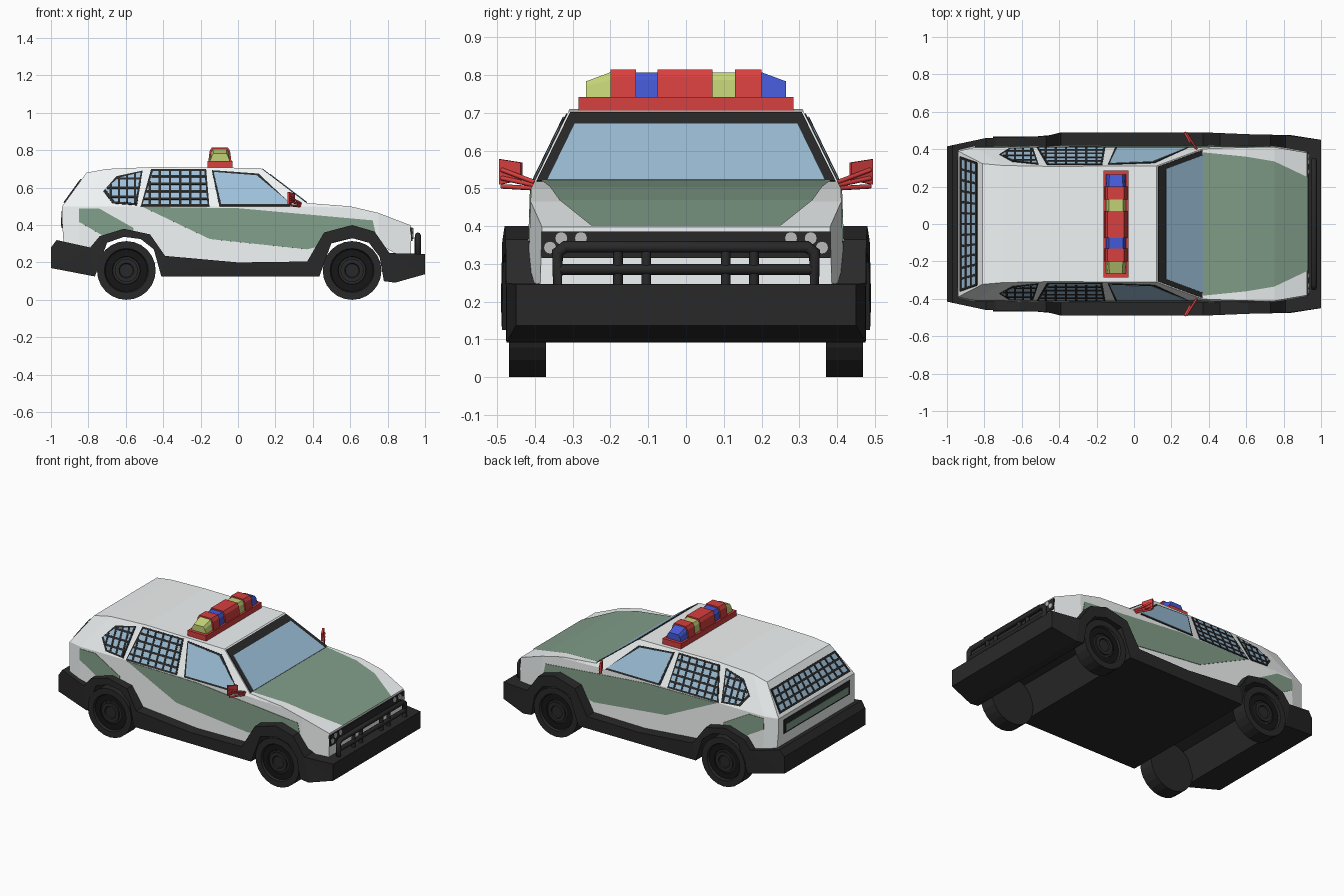
import bpy, bmesh, math
from mathutils import Vector

if "Cube" in bpy.data.objects:
    bpy.data.objects.remove(bpy.data.objects["Cube"])


def mat(name, r, g, b):
    m = bpy.data.materials.new(name)
    m.diffuse_color = (r, g, b, 1)
    m.use_nodes = True
    m.node_tree.nodes["Principled BSDF"].inputs["Base Color"].default_value = m.diffuse_color
    return m


WHITE = mat("white paint", .88, .91, .91)
GREEN = mat("green paint", .22, .34, .25)
BLACK = mat("black plastic", .022, .022, .022)
DARK = mat("tyre black", .008, .008, .008)
GLASS = mat("glass", .34, .53, .7)
RED = mat("red", .68, .05, .05)
BLUE = mat("blue", .06, .1, .67)
YELLOW = mat("yellow", .54, .64, .18)
GREY = mat("lamp grey", .5, .5, .5)


def finish(name, bm, m):
    bmesh.ops.recalc_face_normals(bm, faces=bm.faces)
    me = bpy.data.meshes.new(name)
    bm.to_mesh(me)
    bm.free()
    me.materials.append(m)
    ob = bpy.data.objects.new(name, me)
    bpy.context.collection.objects.link(ob)
    return ob


def lerp(v, table):
    for (a, p), (b, q) in zip(table, table[1:]):
        if v <= b:
            break
    return p + (q - p) * max(0, min(1, (v - a) / (b - a)))


def side_y(x, z):
    w = lerp(x, [(-.94, .95), (-.85, 1), (.75, 1), (.93, .92)])
    return w * lerp(z, [(.2, .42), (.5, .41), (.71, .308)])


def panels(name, polys, m, t=.005):
    """Thin plates lying on the given polygons."""
    bm = bmesh.new()
    for poly in polys:
        pts = [Vector(p) for p in poly]
        n = sum((pts[i - 1].cross(pts[i]) for i in range(len(pts))), Vector()).normalized() * t
        a = [bm.verts.new(p + n) for p in pts]
        b = [bm.verts.new(p - n) for p in pts]
        bm.faces.new(a)
        bm.faces.new(b[::-1])
        for i in range(len(pts)):
            bm.faces.new((a[i - 1], b[i - 1], b[i], a[i]))
    return finish(name, bm, m)


def prism(name, prof, place, m):
    """Extrude a profile; place(u, v, s) gives the vertex for each end s = -1, 1."""
    bm = bmesh.new()
    a, b = ([bm.verts.new(place(u, v, s)) for u, v in prof] for s in (-1, 1))
    for i in range(len(prof)):
        bm.faces.new((a[i - 1], b[i - 1], b[i], a[i]))
    caps = [bm.faces.new(a), bm.faces.new(b[::-1])]
    bm.normal_update()
    bmesh.ops.triangulate(bm, faces=caps)
    return finish(name, bm, m)


def tube(name, paths, r, m, cyclic=False):
    cu = bpy.data.curves.new(name, 'CURVE')
    cu.dimensions = '3D'
    cu.bevel_depth, cu.bevel_resolution, cu.use_fill_caps = r, 2, True
    for path in paths:
        sp = cu.splines.new('POLY')
        sp.points.add(len(path) - 1)
        sp.use_cyclic_u = cyclic
        for p, co in zip(sp.points, path):
            p.co = (*co, 1)
    cu.materials.append(m)
    ob = bpy.data.objects.new(name, cu)
    bpy.context.collection.objects.link(ob)


def grid(poly, nu, nv, place, h=.006):
    """Crossing bars clipped to a convex window."""
    out = []
    for axis, n in ((0, nu), (1, nv)):
        lo, hi = min(p[axis] for p in poly), max(p[axis] for p in poly)
        for i in range(n):
            c = lo + (hi - lo) * (i + .7) / (n + .4)
            r = [p[1 - axis] + (c - p[axis]) / (q[axis] - p[axis]) * (q[1 - axis] - p[1 - axis])
                 for p, q in zip(poly, poly[1:] + poly[:1]) if (p[axis] - c) * (q[axis] - c) < 0]
            if r:
                q = [(c - h, min(r)), (c + h, min(r)), (c + h, max(r)), (c - h, max(r))]
                out.append([place(*(p if axis == 0 else p[::-1])) for p in q])
    return out


def grow(poly, d):
    cx, cy = (sum(p[i] for p in poly) / len(poly) for i in (0, 1))
    return [(x + math.copysign(d, x - cx), z + math.copysign(d, z - cy)) for x, z in poly]


# body shell lofted from tail to nose; its lower edge follows the wheel arches inside the cladding
LOW = [(-.93, .26), (-.85, .26), (-.77, .29), (-.61, .36), (-.45, .31), (-.39, .19), (.12, .19), (.365, .18),
       (.435, .25), (.5, .335), (.6, .365), (.7, .34), (.75, .3), (.925, .2)]
BELT = [(.365, .5), (.6, .49), (.75, .455), (.925, .39)]
TOP = [(-.85, .7), (-.45, .71), (.12, .705), (.365, .518), (.6, .5), (.75, .465), (.925, .398)]
rings = []
bm = bmesh.new()
for x, low in LOW:
    belt = lerp(x, BELT)
    c = [(x, low), (x, belt - .09), (x, belt), (x, lerp(x, TOP))]
    if x == -.93:
        c = [(x, low), (-.94, .41), (-.94, .5), (-.81, .68)]
    elif x < -.5:
        xt = {-.85: -.7, -.77: -.63, -.61: -.55}[x]
        c[3] = (xt, .7 + .04 * (xt + .7))
    rings.append([bm.verts.new((px, -side_y(px, z), z)) for px, z in c] +
                 [bm.verts.new((px, side_y(px, z), z)) for px, z in c[::-1]])
for a, b in zip(rings, rings[1:]):
    for i in range(8):
        bm.faces.new((a[i - 1], b[i - 1], b[i], a[i]))
for r in (rings[0], rings[-1]):
    for i in range(3):
        bm.faces.new((r[i], r[i + 1], r[6 - i], r[7 - i]))
finish("body_shell", bm, WHITE)

# lower cladding with wheel arches and both bumpers
clad = [(-1, .17), (-1, .28), (-.97, .32), (-.79, .28), (-.74, .34), (-.61, .38), (-.47, .35), (-.39, .235),
        (0, .2), (.37, .205), (.46, .36), (.61, .4), (.73, .365), (.81, .25), (1, .245), (1, .137), (.84, .092),
        (.78, .1), (.757, .23), (.7, .305), (.61, .33), (.5, .305), (.435, .125), (-.41, .125), (-.45, .27),
        (-.52, .325), (-.61, .337), (-.7, .305), (-.765, .125)]
WID = [(-1, .415), (-.79, .46), (-.47, .47), (-.39, .49), (.37, .49), (.61, .48), (.84, .475), (1, .45)]
prism("lower_cladding", clad, lambda x, z, s: (x, s * lerp(x, WID), z), BLACK)

# green side stripes and bonnet panel
stripes = [[(-.51, .497), (0, .49), (.72, .425), (.735, .36), (.37, .27), (-.15, .325)],
           [(-.85, .487), (-.74, .487), (-.56, .385), (-.56, .35), (-.7, .33), (-.85, .417)]]
panels("side_stripes", [[(x, s * side_y(x, z), z) for x, z in p] for p in stripes for s in (-1, 1)], GREEN, .003)
hood = [(.37, .383, .5176), (.6, .36, .5), (.75, .335, .465), (.929, .25, .397)]
bm = bmesh.new()
strip = [[bm.verts.new((x, s * y, z + .004)) for s in (-1, 1)] for x, y, z in hood]
for a, b in zip(strip, strip[1:]):
    bm.faces.new((a[0], b[0], b[1], a[1]))
finish("bonnet_panel", bm, GREEN)

# side windows with frames and bars
quarter = [(-.71, .59), (-.64, .65), (-.52, .68), (-.55, .515), (-.66, .525)]
rear = [(-.455, .687), (-.18, .687), (-.163, .51), (-.51, .51)]
front = [(-.13, .682), (.1, .664), (.285, .51), (-.09, .51)]
wins = [quarter, rear, front]


def on_side(s):
    return lambda x, z: (x, s * side_y(x, z), z)


both = [on_side(-1), on_side(1)]
panels("window_frames", [[f(*p) for p in grow(w, .01)] for w in wins for f in both], BLACK, .003)
panels("side_windows", [[f(*p) for p in w] for w in wins for f in both], GLASS, .005)
panels("window_bars", [q for f in both for q in grid(quarter, 4, 3, f) + grid(rear, 6, 4, f)], BLACK, .007)


# windscreen and barred rear window
def screen(y, t):
    return (.365 - .245 * t, y, .518 + .187 * t)


def tail(y, t):
    return (-.94 + .13 * t, y, .5 + .18 * t)


panels("windscreen_frame", [[screen(*p) for p in ((-.395, .0), (.395, .0), (.306, .97), (-.306, .97))]], BLACK, .004)
panels("windscreen", [[screen(*p) for p in ((-.368, .0), (.368, .0), (.295, .8), (-.295, .8))]], GLASS, .007)
back = [(-.355, .1), (.355, .1), (.325, .78), (-.325, .78)]
panels("rear_window", [[tail(*p) for p in back]], GLASS, .004)
rows = [[tail(y, t) for y, t in ((-w, c - .03), (w, c - .03), (w, c + .03), (-w, c + .03))]
        for c, w in ((.13, .357), (.34, .346), (.55, .336), (.76, .326))]
posts = [[tail(y, t) for y, t in ((c - .006, .1), (c + .006, .1), (c * .915 + .006, .78), (c * .915 - .006, .78))]
         for c in [(i - 6) * .059 for i in range(13)]]
panels("rear_window_bars", rows + posts, BLACK, .007)


def upright(x, y, z0, z1):
    return [(x, -y, z0), (x, y, z0), (x, y, z1), (x, -y, z1)]


# tailgate slot, grille and headlamps
panels("tailgate_slot", [upright(-.94, .34, .385, .475)], BLACK, .004)
panels("tailgate_strip", [upright(-.94, .32, .395, .44)], GREEN, .006)
panels("grille", [upright(.926, .383, .315, .386)], BLACK, .006)
panels("headlamps", [[(.932, s * y + .017 * math.cos(k * math.pi / 6), z + .017 * math.sin(k * math.pi / 6))
                      for k in range(12)] for s in (-1, 1) for y, z in ((.278, .368), (.33, .368), (.36, .343))], GREY)

# bull bar
tube("bull_bar_frame", [[(.962, -.34, .22), (.962, .34, .22), (.962, .34, .33), (.962, .32, .345),
                         (.962, -.32, .345), (.962, -.34, .33)]], .016, BLACK, True)
tube("bull_bar_rail", [[(.962, -.34, .285), (.962, .34, .285)]], .014, BLACK)
tube("bull_bar_posts", [[(.958, y, .2), (.958, y, .335)] for y in (-.18, -.105, .105, .18)], .013, BLACK)


# wheels: turned profile of (radius, y)
def lathe(name, prof, cx, s, m, n=24):
    bm = bmesh.new()
    rs = [[bm.verts.new((cx + r * math.cos(k * math.tau / n), s * y, .157 + r * math.sin(k * math.tau / n)))
           for k in range(n)] for r, y in prof]
    for a, b in zip(rs, rs[1:]):
        for k in range(n):
            bm.faces.new((a[k - 1], a[k], b[k], b[k - 1]))
    bm.faces.new(rs[0])
    bm.faces.new(rs[-1])
    finish(name, bm, m)


for cx, end in ((-.597, "rear"), (.61, "front")):
    for s, side in ((-1, "right"), (1, "left")):
        tag = end + "_" + side
        lathe("tyre_" + tag, [(.157, .37), (.157, .468), (.118, .468), (.112, .452)], cx, s, BLACK)
        lathe("rim_" + tag, [(.112, .44), (.112, .455), (.075, .455), (.07, .448)], cx, s, DARK)
        lathe("hub_" + tag, [(.062, .44), (.062, .462), (.04, .462), (.036, .455)], cx, s, BLACK)

# door mirrors on three-bar arms
for s, side in ((-1, "right"), (1, "left")):
    panels("mirror_" + side, [[(.3, s * .435, .522), (.27, s * .492, .51), (.27, s * .492, .577), (.3, s * .435, .568)]],
           RED, .006)
    tube("mirror_arms_" + side, [[(.335, s * .4, .5 + i * .008), (.28, s * .488, .505 + i * .022)] for i in range(3)],
         .006, RED)

# roof light bar: base plate and seven coloured lenses
prism("light_bar_base", [(-.164, .706), (-.03, .706), (-.03, .742), (-.164, .742)],
      lambda x, z, s: (x, s * .285, z), RED)
lens = [(-.265, -.2, YELLOW), (-.2, -.132, RED), (-.132, -.075, BLUE), (-.075, .07, RED), (.07, .13, YELLOW),
        (.13, .2, RED), (.2, .265, BLUE)]
for i, (y0, y1, m) in enumerate(lens):
    w, h = (.062, .815) if m is RED else (.054, .807)
    prof = [(-w, .74), (w, .74), (w * .88, h - .02), (w * .7, h), (-w * .7, h), (-w * .88, h - .02)]

    def place(x, z, s, y0=y0, y1=y1):
        y = y0 if s < 0 else y1
        if abs(y) > .26 and z > .75:
            z = .742 + (z - .742) * .63
            x *= .9
        return (x - .097, y, z)
    prism("lens_%d" % (i + 1), prof, place, m)
